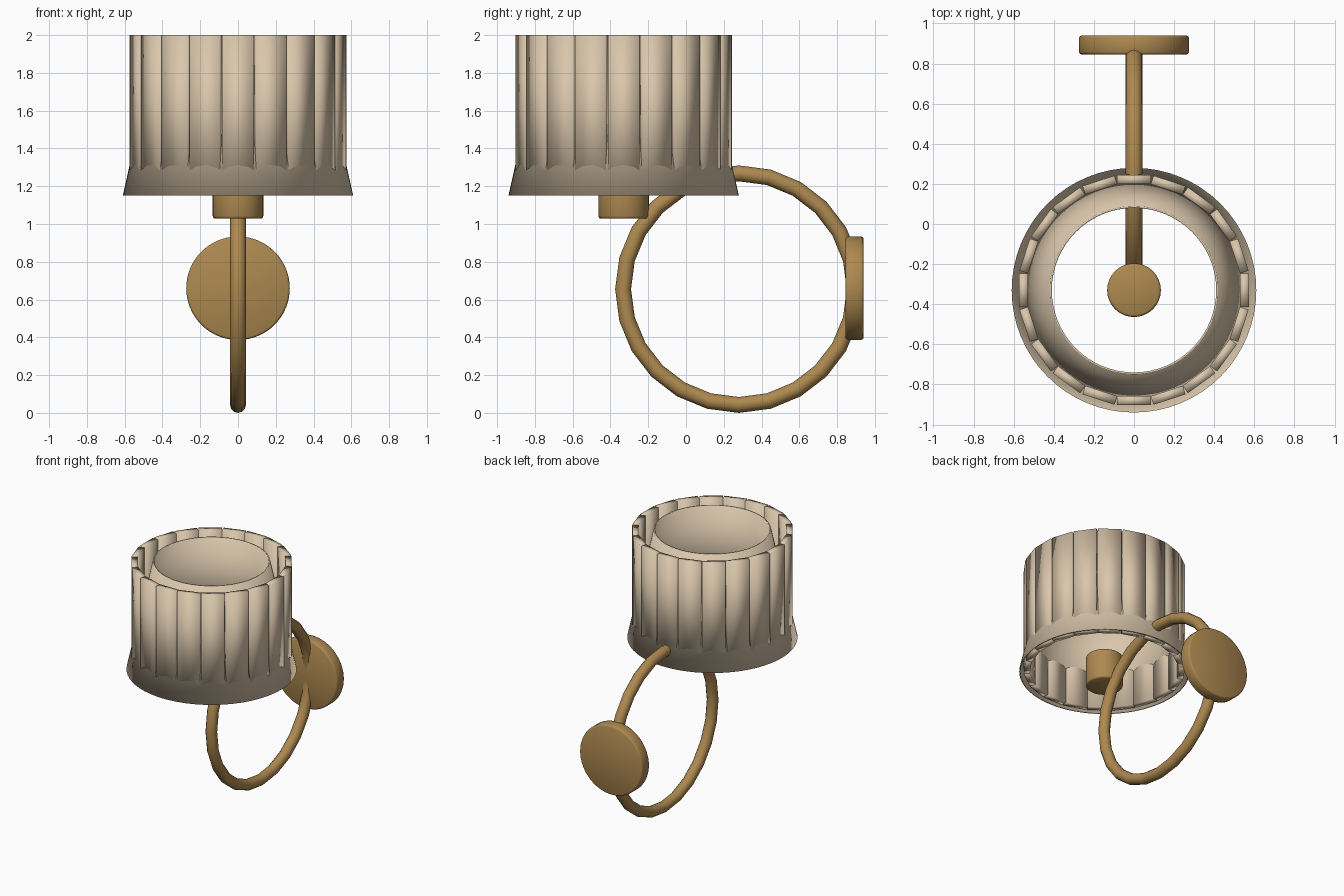
import bpy, bmesh, math
from mathutils import Matrix, Vector

if "Cube" in bpy.data.objects:
    bpy.data.objects.remove(bpy.data.objects["Cube"])


def material(name, rgb):
    m = bpy.data.materials.new(name)
    m.diffuse_color = (*rgb, 1)
    m.use_nodes = True
    m.node_tree.nodes["Principled BSDF"].inputs["Base Color"].default_value = m.diffuse_color
    return m


BRASS = material("warm_brass", (0.42, 0.25, 0.08))
FABRIC = material("beige_fabric", (0.70, 0.57, 0.41))
SHADE_Y = -0.33


def finish(name, mat, angle=None):
    """Name, colour and shade the active object."""
    ob = bpy.context.object
    ob.name = name
    ob.data.materials.append(mat)
    if angle is None:
        bpy.ops.object.shade_smooth()
    else:
        bpy.ops.object.shade_smooth_by_angle(angle=math.radians(angle))
    return ob


def mesh_object(name, bm, mat, angle=None):
    me = bpy.data.meshes.new(name)
    bmesh.ops.recalc_face_normals(bm, faces=bm.faces)
    bm.to_mesh(me)
    bm.free()
    ob = bpy.data.objects.new(name, me)
    bpy.context.collection.objects.link(ob)
    bpy.ops.object.select_all(action='DESELECT')
    bpy.context.view_layer.objects.active = ob
    ob.select_set(True)
    return finish(name, mat, angle)


def revolve(name, profile, mat, matrix, steps=64, closed=False, angle=None):
    """Spin an (r, z) profile about z, then place it."""
    bm = bmesh.new()
    rings = []
    for r, z in profile:
        rings.append([bm.verts.new((r * math.cos(2 * math.pi * i / steps),
                                    r * math.sin(2 * math.pi * i / steps), z))
                      for i in range(steps)])
    pairs = list(zip(rings, rings[1:]))
    if closed:
        pairs.append((rings[-1], rings[0]))
    else:
        bm.faces.new(rings[0])
        bm.faces.new(rings[-1])
    for a, b in pairs:
        for i in range(steps):
            j = (i + 1) % steps
            bm.faces.new((a[i], a[j], b[j], b[i]))
    bmesh.ops.transform(bm, matrix=matrix, verts=bm.verts)
    return mesh_object(name, bm, mat, angle)


# Ring arm standing in the side plane
bpy.ops.mesh.primitive_torus_add(
    major_segments=24, minor_segments=12, major_radius=0.613, minor_radius=0.042,
    location=(0, 0.28, 0.655), rotation=(0, math.pi / 2, 0))
finish("ring_arm", BRASS)

# Round wall plate with softened edges
revolve("wall_plate",
        [(0.262, 0), (0.27, 0.004), (0.274, 0.012), (0.274, 0.083), (0.27, 0.091), (0.262, 0.095)],
        BRASS, Matrix.Translation((0, 0.94, 0.66)) @ Matrix.Rotation(math.pi / 2, 4, 'X'), angle=50)

# Bulb socket
revolve("socket",
        [(0.122, 1.028), (0.13, 1.032), (0.134, 1.042), (0.134, 1.252), (0.13, 1.262), (0.122, 1.266)],
        BRASS, Matrix.Translation((0, SHADE_Y, 0)), steps=32, angle=50)

# Tapered inner shade, open at both ends
revolve("inner_shade",
        [(0.61, 1.15), (0.42, 2.0), (0.41, 2.0), (0.60, 1.15)],
        FABRIC, Matrix.Translation((0, SHADE_Y, 0)), closed=True)

# Ring of flat upright pleats around the shade
PLEATS = 20
bm = bmesh.new()
for k in range(PLEATS):
    m = (Matrix.Translation((0, SHADE_Y, 0))
         @ Matrix.Rotation(2 * math.pi * k / PLEATS, 4, 'Z')
         @ Matrix.Translation((0.551, 0, 1.58))
         @ Matrix.Diagonal((0.045, 0.168, 0.84, 1)))
    bmesh.ops.create_cube(bm, size=1, matrix=m)
mesh_object("pleats", bm, FABRIC)
